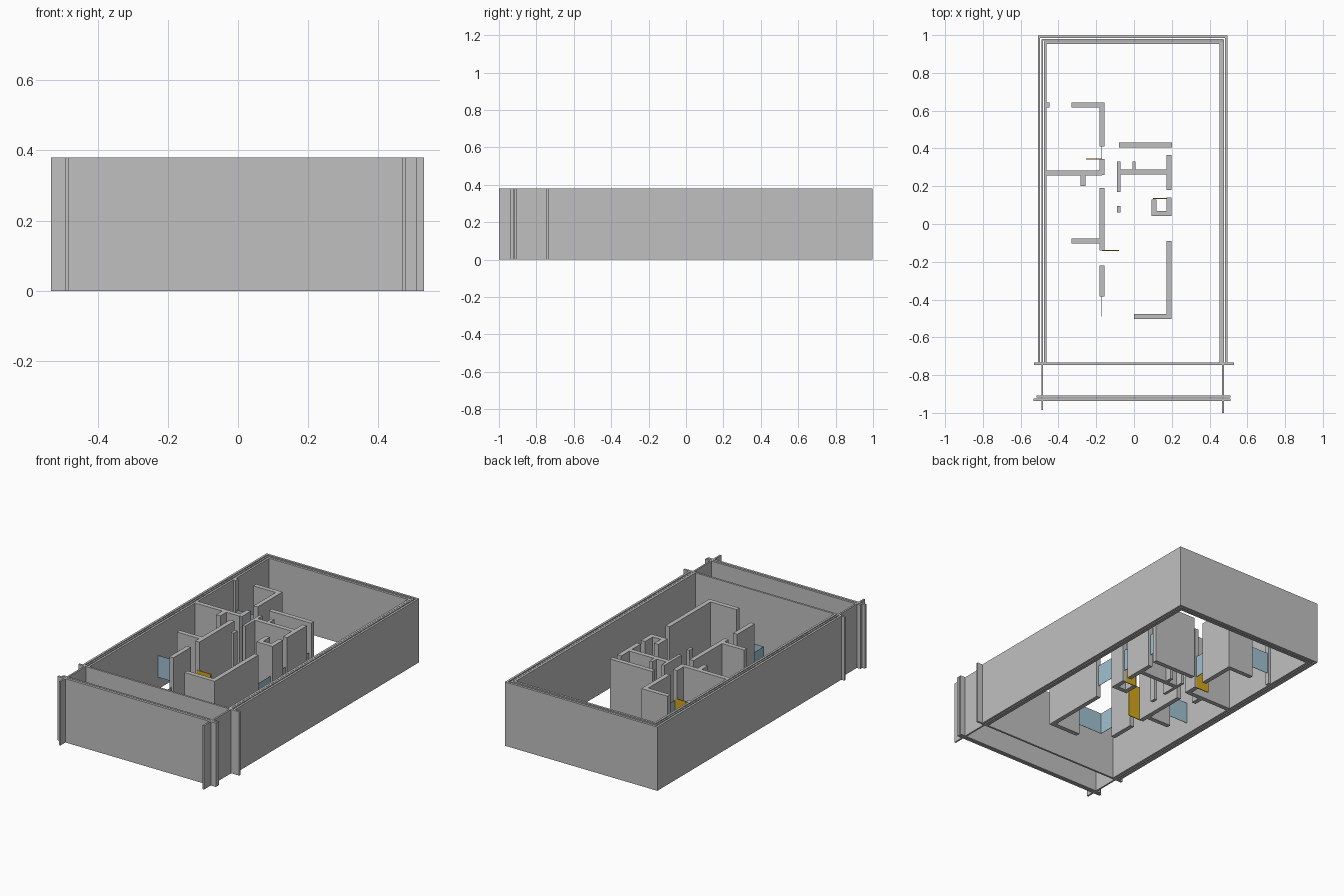
import bpy, bmesh
from mathutils import Vector

cube = bpy.data.objects.get("Cube")
if cube:
    bpy.data.objects.remove(cube)

HEIGHT = 0.38


def material(name, rgb):
    m = bpy.data.materials.new(name)
    m.use_nodes = True
    m.diffuse_color = (*rgb, 1)
    m.node_tree.nodes["Principled BSDF"].inputs["Base Color"].default_value = (*rgb, 1)
    return m


plaster = material("grey_plaster", (0.53, 0.53, 0.53))
glass = material("blue_glass", (0.35, 0.53, 0.64))
timber = material("golden_door", (0.66, 0.39, 0.01))


def wall(name, path, thick=0.027, z0=0.0, z1=HEIGHT, mat=plaster):
    """Upright wall of even thickness along a plan path, mitred at its corners."""
    pts = [Vector(p) for p in path]
    dirs = [(b - a).normalized() for a, b in zip(pts, pts[1:])]
    normals = [Vector((-d.y, d.x)) for d in dirs]
    sides = []
    for i, p in enumerate(pts):
        n0, n1 = normals[max(i - 1, 0)], normals[min(i, len(normals) - 1)]
        sides.append((n0 + n1) / (1 + n0.dot(n1)) * thick / 2)
    bm = bmesh.new()
    rows = []
    for p, o in zip(pts, sides):
        rows.append([bm.verts.new((*q, z)) for q, z in
                     ((p + o, z0), (p - o, z0), (p - o, z1), (p + o, z1))])
    for a, b in zip(rows, rows[1:]):
        for k in range(4):
            j = (k + 1) % 4
            bm.faces.new((a[k], a[j], b[j], b[k]))
    bm.faces.new(rows[0])
    bm.faces.new(rows[-1])
    bmesh.ops.recalc_face_normals(bm, faces=bm.faces)
    mesh = bpy.data.meshes.new(name)
    bm.to_mesh(mesh)
    bm.free()
    mesh.materials.append(mat)
    bpy.context.collection.objects.link(bpy.data.objects.new(name, mesh))


# Layered outer shell, open to the front
def shell(name, left, right, back, front, thick):
    wall(name, [(left, front), (left, back), (right, back), (right, front)], thick)


shell("outer_skin", -0.503, 0.489, 0.991, -0.74, 0.013)
shell("inner_skin", -0.469, 0.459, 0.96, -0.74, 0.013)
wall("left_core", [(0.472, -1), (0.472, 0.976)], 0.01)
wall("right_core", [(-0.486, -0.985), (-0.486, 0.976)], 0.01)
wall("back_core", [(-0.486, 0.975), (0.472, 0.975)], 0.008)

# Front cross walls, running past the side walls
wall("inner_front_wall", [(-0.53, -0.74), (0.53, -0.74)], 0.012)
wall("outer_front_wall", [(-0.533, -0.93), (0.51, -0.93)], 0.014)
wall("outer_front_lining", [(-0.515, -0.913), (0.51, -0.913)], 0.012)

# Room partitions
R, L, M = -0.17, 0.185, -0.08
partitions = {
    "back_bedroom_wall": [(-0.33, 0.63), (R, 0.63), (R, 0.41)],
    "back_bedroom_nib": [(-0.463, 0.63), (-0.448, 0.63)],
    "bathroom_wall": [(-0.465, 0.27), (R, 0.27)],
    "bathroom_end": [(R, 0.26), (R, 0.345)],
    "bathroom_stub": [(-0.27, 0.2), (-0.27, 0.265)],
    "corridor_wall": [(R, 0.19), (R, -0.14)],
    "middle_room_wall": [(-0.33, -0.09), (R, -0.09)],
    "front_pier": [(R, -0.22), (R, -0.385)],
    "living_corner": [(0, -0.49), (L, -0.49), (L, -0.09)],
    "shaft_side": [(L, 0.042), (L, 0.14)],
    "shaft_corner": [(0.105, 0.13), (0.105, 0.055), (L, 0.055)],
    "kitchen_side": [(L, 0.18), (L, 0.365)],
    "kitchen_wall": [(M, 0.275), (L, 0.275)],
    "kitchen_back_wall": [(M, 0.418), (0.2, 0.418)],
}
for name, path in partitions.items():
    wall(name, path)
wall("hall_partition", [(M, 0.17), (M, 0.33)], 0.018)
wall("hall_stub", [(0, 0.28), (0, 0.33)], 0.018)
wall("hall_post", [(M, 0.06), (M, 0.095)], 0.018)

# Glazed panels in the gaps between partitions
panes = {
    "back_bedroom_pane": [(-0.448, 0.63), (-0.33, 0.63)],
    "middle_room_pane": [(-0.462, -0.09), (-0.33, -0.09)],
    "corner_pane": [(0, -0.49), (R, -0.49), (R, -0.385)],
    "terrace_pane": [(L, -0.09), (L, 0.042)],
    "shaft_pane": [(L, 0.14), (L, 0.18)],
    "kitchen_pane": [(L, 0.365), (L, 0.405)],
    "bathroom_pane": [(R, 0.345), (R, 0.41)],
}
for name, path in panes.items():
    wall(name, path, 0.002, 0.07, 0.2, glass)

# Door leaves
doors = {
    "bathroom_door": [(-0.255, 0.343), (R, 0.343)],
    "middle_room_door": [(R, -0.14), (M, -0.14)],
    "shaft_door": [(0.1, 0.135), (0.178, 0.135)],
}
for name, path in doors.items():
    wall(name, path, 0.005, 0, 0.21, timber)
